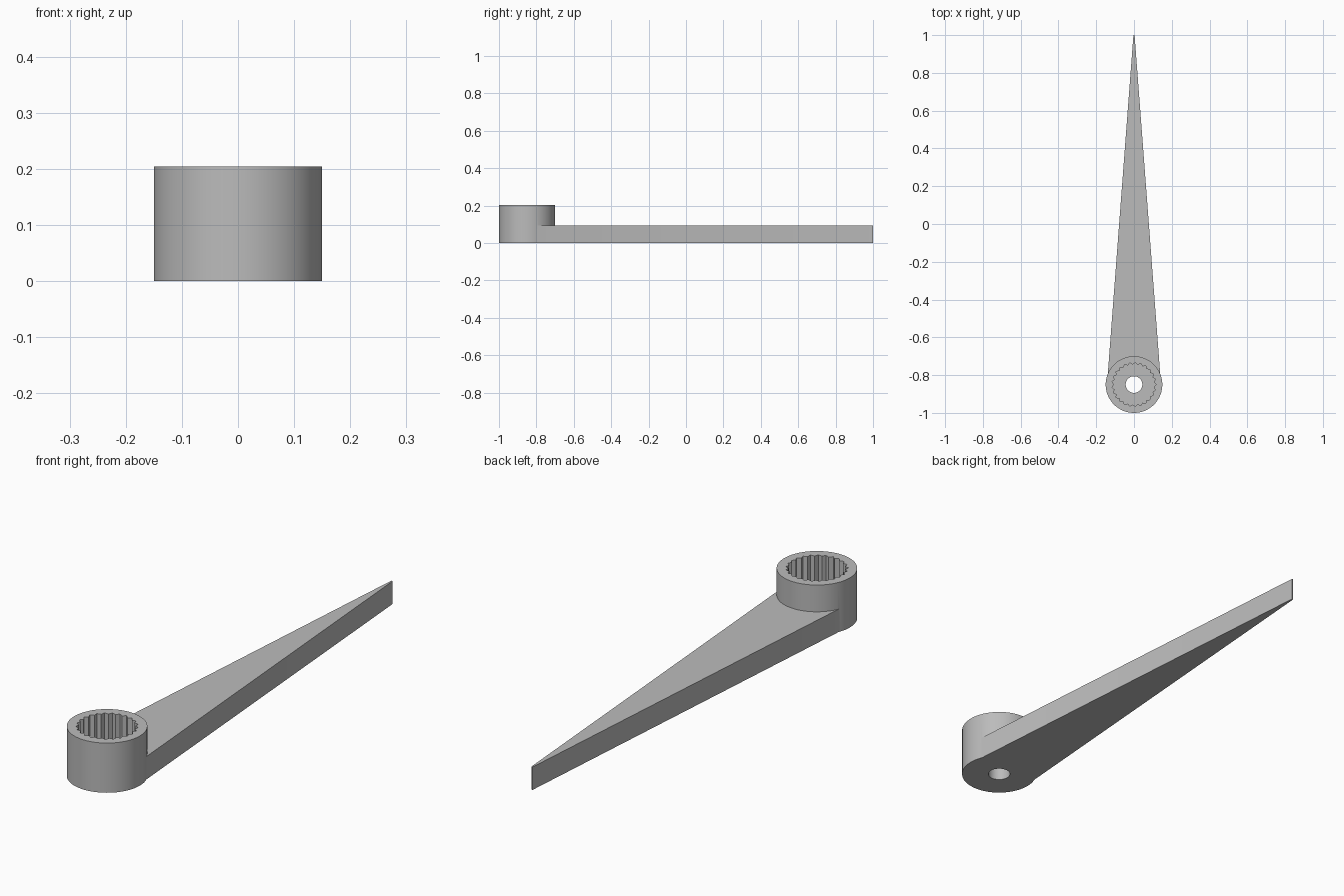
import bpy
import math

cube = bpy.data.objects.get("Cube")
if cube:
    bpy.data.objects.remove(cube, do_unlink=True)

HUB_Y = -0.85
HUB_R, HUB_H = 0.15, 0.204
ARM_H, ARM_HALF, TIP_HALF = 0.094, 0.143, 0.003
FLOOR = 0.055
TEETH, ROOT_R, TOOTH_R = 25, 0.106, 0.117
HOLE_R = 0.044

grey = bpy.data.materials.new("grey plastic")
grey.use_nodes = True
colour = (0.5, 0.5, 0.5, 1)
grey.diffuse_color = colour
grey.node_tree.nodes["Principled BSDF"].inputs["Base Color"].default_value = colour


def prism(name, outline, z0, z1):
    """Extrude a counter-clockwise outline between two heights."""
    n = len(outline)
    verts = [(x, y, z) for z in (z0, z1) for x, y in outline]
    faces = [list(range(n))[::-1], list(range(n, 2 * n))]
    faces += [[i, (i + 1) % n, n + (i + 1) % n, n + i] for i in range(n)]
    mesh = bpy.data.meshes.new(name)
    mesh.from_pydata(verts, [], faces)
    mesh.materials.append(grey)
    obj = bpy.data.objects.new(name, mesh)
    bpy.context.collection.objects.link(obj)
    return obj


def ring(radii, count):
    """Points around the hub axis, cycling through the given radii."""
    points = []
    for i in range(count):
        a = math.tau * i / count
        r = radii[i % len(radii)]
        points.append((r * math.cos(a), HUB_Y + r * math.sin(a)))
    return points


def combine(target, tool, operation):
    """Apply a boolean and discard the helper."""
    tool.hide_render = True
    bpy.ops.object.select_all(action='DESELECT')
    bpy.context.view_layer.objects.active = target
    target.select_set(True)
    mod = target.modifiers.new(operation.lower(), 'BOOLEAN')
    mod.operation = operation
    mod.solver = 'EXACT'
    mod.object = tool
    bpy.ops.object.modifier_apply(modifier=mod.name)
    bpy.data.objects.remove(tool, do_unlink=True)


# Round hub joined to the tapering arm
horn = prism("lever_arm_with_hub", ring([HUB_R], 96), 0, HUB_H)
arm = prism("arm", [(-ARM_HALF, HUB_Y), (ARM_HALF, HUB_Y),
                    (TIP_HALF, 1), (-TIP_HALF, 1)], 0, ARM_H)
combine(horn, arm, 'UNION')

# Toothed socket open at the top, and the screw hole through its floor
socket = prism("socket_cutter", ring([TOOTH_R, ROOT_R], TEETH * 2), FLOOR, HUB_H + 0.1)
combine(horn, socket, 'DIFFERENCE')
hole = prism("hole_cutter", ring([HOLE_R], 48), -0.1, FLOOR + 0.05)
combine(horn, hole, 'DIFFERENCE')

horn.select_set(True)
bpy.context.view_layer.objects.active = horn
bpy.ops.object.shade_smooth_by_angle(angle=math.radians(30))
